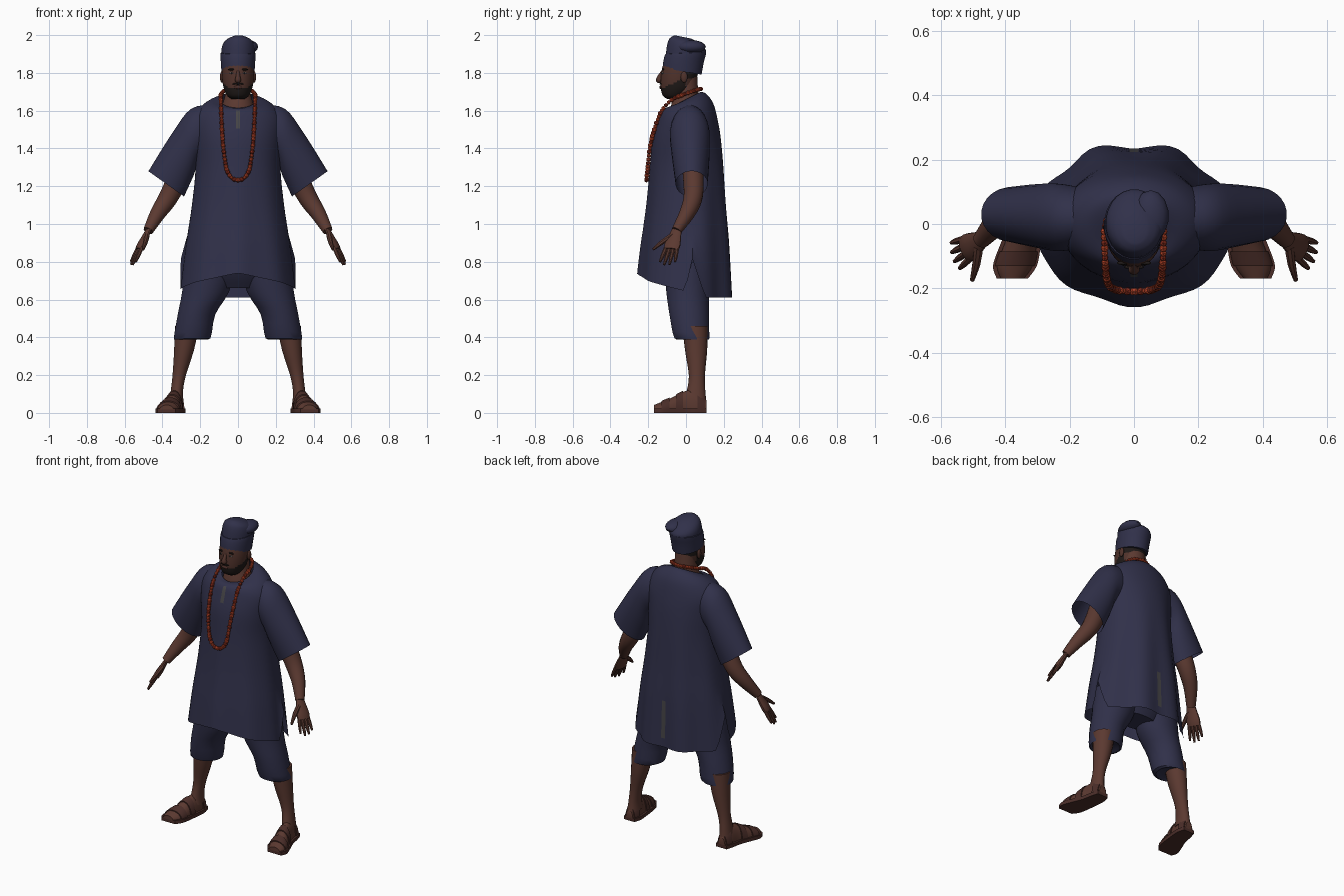
import bpy, bmesh, math, random
from mathutils import Vector

if "Cube" in bpy.data.objects:
    bpy.data.objects.remove(bpy.data.objects["Cube"])

random.seed(4)


def material(name, r, g, b):
    m = bpy.data.materials.new(name)
    m.diffuse_color = (r, g, b, 1)
    m.use_nodes = True
    m.node_tree.nodes["Principled BSDF"].inputs["Base Color"].default_value = m.diffuse_color
    return m


NAVY = material("navy cloth", 0.030, 0.030, 0.068)
SKIN = material("brown skin", 0.105, 0.041, 0.030)
FACE = material("face skin", 0.080, 0.032, 0.024)
HAIR = material("black hair", 0.014, 0.010, 0.009)
SANDAL = material("sandal leather", 0.070, 0.027, 0.022)
RED = material("red bead", 0.50, 0.060, 0.022)
DARK_RED = material("dark red bead", 0.27, 0.028, 0.013)
GREY = material("grey trim", 0.060, 0.058, 0.062)
WHITE = material("eye white", 0.30, 0.25, 0.22)


def finish(name, bm, mats, rule=None, mirror=False, angle=40):
    bmesh.ops.recalc_face_normals(bm, faces=bm.faces)
    for f in bm.faces:
        f.smooth = True
        if rule:
            f.material_index = rule(f.calc_center_median())
    me = bpy.data.meshes.new(name)
    bm.to_mesh(me)
    bm.free()
    for m in mats:
        me.materials.append(m)
    me.set_sharp_from_angle(angle=math.radians(angle))
    ob = bpy.data.objects.new(name, me)
    bpy.context.collection.objects.link(ob)
    if mirror:
        ob.modifiers.new("mirror", 'MIRROR')
    return ob


def resample(rows, k):
    """Catmull-Rom through rows of numbers, k steps per span."""
    out = []
    for i in range(len(rows) - 1):
        a, b, c, d = (rows[max(i - 1, 0)], rows[i], rows[i + 1], rows[min(i + 2, len(rows) - 1)])
        for s in range(k):
            t = s / k
            out.append([0.5 * (2 * q + (r - p) * t + (2 * p - 5 * q + 4 * r - u) * t * t
                               + (3 * q - p - 3 * r + u) * t ** 3) for p, q, r, u in zip(a, b, c, d)])
    out.append(list(rows[-1]))
    return out


def skin_rings(bm, rings, caps=(True, True)):
    vs = [[bm.verts.new(p) for p in r] for r in rings]
    n = len(vs[0])
    for a, b in zip(vs, vs[1:]):
        for j in range(n):
            bm.faces.new((a[j], a[(j + 1) % n], b[(j + 1) % n], b[j]))
    for cap, r in zip(caps, (vs[0], vs[-1])):
        if cap:
            bm.faces.new(r)


def angles(n):
    return [(j + 0.5) * 2 * math.pi / n for j in range(n)]


def stack(name, rows, mats, n=24, k=3, cx=0, caps=(True, True), **kw):
    """Horizontal ovals: rows of z, half width, y front, y back, tilt, x centre."""
    bm = bmesh.new()
    rings = []
    for z, w, yf, yb, tilt, x0 in resample(rows, k):
        ring = []
        for a in angles(n):
            y = (yf + yb) / 2 + (yb - yf) / 2 * math.sin(a)
            ring.append((x0 + w * math.cos(a), y, z + tilt * y))
        rings.append(ring)
    skin_rings(bm, rings, caps)
    return finish(name, bm, mats, **kw)


def tube(bm, rows, n=10, k=3, wide=None, flat=1.0):
    """Round limb: rows of x, y, z, radius; optional wide axis with flattening."""
    rows = resample(rows, k)
    pts = [Vector(r[:3]) for r in rows]
    rings = []
    for i, r in enumerate(rows):
        d = (pts[min(i + 1, len(pts) - 1)] - pts[max(i - 1, 0)]).normalized()
        u = Vector(wide or (0, 1, 0))
        u = (u - d * u.dot(d)).normalized()
        v = d.cross(u)
        rings.append([pts[i] + r[3] * (u * math.cos(a) + v * math.sin(a) * flat) for a in angles(n)])
    skin_rings(bm, rings)


def blob(name, c, size, mat, mirror=False):
    bm = bmesh.new()
    bmesh.ops.create_uvsphere(bm, u_segments=14, v_segments=8, radius=1)
    for v in bm.verts:
        v.co = Vector(c) + Vector([p * q for p, q in zip(v.co, size)])
    return finish(name, bm, [mat], mirror=mirror)


# Tunic body with lower back panel and a slit on each side
def hem(a):
    s = math.degrees(math.asin(math.sin(a)))
    for s0, h0, s1, h1 in ((-90, .74, 0, .645), (0, .645, 8, .82), (8, .82, 24, .61), (24, .61, 91, .61)):
        if s <= s1:
            return h0 + (h1 - h0) * (s - s0) / (s1 - s0)


tunic_rows = [(1.66, .095, -.09, .08, .5), (1.65, .15, -.115, .11, .33), (1.615, .20, -.135, .145, .15),
              (1.55, .235, -.152, .168, 0), (1.45, .232, -.178, .185, 0), (1.30, .225, -.190, .200, 0),
              (1.10, .245, -.208, .215, 0), (.90, .275, -.232, .232, 0), (.61, .308, -.252, .247, 0)]
bm = bmesh.new()
rings = []
for z, w, yf, yb, tilt in resample(tunic_rows, 4):
    ring = []
    fold = min(1, max(0, (1.5 - z) / .85))
    for a in angles(64):
        zz = z if z > .95 else .95 - (.95 - z) / .34 * (.95 - hem(a))
        g = 1 - fold * (.01 + .04 * math.sin(a)) * math.cos(8 * a)
        y = (yf + yb) / 2 + g * (yb - yf) / 2 * math.sin(a)
        ring.append((g * w * math.cos(a), y, zz + tilt * y))
    rings.append(ring)
skin_rings(bm, rings, (False, False))
finish("tunic", bm, [NAVY, GREY], rule=lambda c: int(
    abs(c.x) < .008 and ((c.y < 0 and 1.51 < c.z < 1.60) or (c.y > 0 and .70 < c.z < .92))))

# Wide sleeves: rows of upper edge x, z, lower edge x, z, half depth, y centre
bm = bmesh.new()
rings = []
for xt, zt, xb, zb, h, cy in resample([(.13, 1.635, .16, 1.37, .09, .02), (.25, 1.61, .205, 1.34, .105, .02),
                                       (.35, 1.48, .235, 1.255, .10, .025),
                                       (.475, 1.28, .285, 1.145, .085, .03)], 4):
    rings.append([((xt + xb) / 2 + (xt - xb) / 2 * math.cos(a), cy + h * math.sin(a),
                   (zt + zb) / 2 + (zt - zb) / 2 * math.cos(a)) for a in angles(24)])
skin_rings(bm, rings, (True, False))
finish("sleeves", bm, [NAVY], mirror=True)

# Shorts
stack("shorts_hips", [(.95, .23, -.16, .16, 0, 0), (.78, .24, -.14, .15, 0, 0), (.66, .14, -.06, .10, 0, 0)], [NAVY])
stack("shorts_legs", [(.80, .14, -.12, .14, 0, .14), (.64, .125, -.105, .125, 0, .172),
                      (.52, .100, -.088, .122, 0, .220), (.395, .098, -.062, .124, 0, .243),
                      (.40, .070, -.020, .115, 0, .262)], [NAVY], mirror=True)

# Lower legs
stack("lower_legs", [(.46, .065, -.02, .115, 0, .270), (.33, .053, -.005, .112, 0, .286),
                     (.20, .036, .015, .100, 0, .311), (.12, .033, .005, .102, 0, .323),
                     (.06, .038, -.01, .108, 0, .326)], [SKIN], mirror=True, n=18)

# Feet and sandals: rows of y, x centre, half width, height
foot = resample([(.108, .327, .025, .05), (.06, .328, .038, .10), (0, .336, .042, .10), (-.07, .354, .052, .066),
                 (-.13, .370, .056, .040), (-.17, .378, .036, .024)], 4)


def foot_rings(lo, hi, grow):
    return [[(x + (w + grow) * math.cos(a), y, .018 + max(0, (h + grow) * math.sin(a))) for a in angles(20)]
            for y, x, w, h in foot if lo <= y <= hi]


bm = bmesh.new()
skin_rings(bm, foot_rings(-1, 1, 0))
finish("feet", bm, [SKIN], mirror=True)
bm = bmesh.new()
for lo, hi in ((-.135, -.082), (-.055, -.015), (.055, .10)):
    skin_rings(bm, foot_rings(lo, hi, .006))
finish("sandal_straps", bm, [SANDAL], mirror=True)
bm = bmesh.new()
side = [(x + w + .012, y - .006) for y, x, w, h in foot]
side += [(x - w - .012, y - .006) for y, x, w, h in reversed(foot)]
skin_rings(bm, [[(x, y + .006, z) for x, y in side] for z in (0, .022)])
finish("sandal_soles", bm, [SANDAL], mirror=True)

# Arms and hands
bm = bmesh.new()
tube(bm, [(.26, .03, 1.40, .06), (.33, .04, 1.22, .055), (.375, .035, 1.13, .050), (.425, .005, 1.055, .041),
          (.475, -.05, .965, .027)], n=14)
wrist, along, across = Vector((.475, -.05, .965)), Vector((.42, -.25, -.87)), Vector((-.35, -.9, .1))
palm = [(*(wrist + along * t), r) for t, r in ((-.01, .026), (.04, .036), (.085, .044), (.115, .040))]
tube(bm, palm, n=12, wide=across, flat=.45)
for i, length in enumerate((.085, .105, .11, .095)):
    s = (i - 1.5) * .021
    base = wrist + along * .10 + across * s
    d = along + across * s * 4
    tube(bm, [(*base, .011), (*(base + d * length * .6), .0105), (*(base + d * length), .006)], n=8, k=2)
thumb = wrist + along * .03 + across * .015
tube(bm, [(*thumb, .015), (.490, -.125, .905, .013), (.503, -.175, .865, .007)], n=8, k=2, wide=(1, 0, 0))
finish("arms", bm, [SKIN], mirror=True)

# Neck and head with beard and short hair
stack("neck", [(1.56, .10, -.092, .075, 0, 0), (1.635, .082, -.078, .075, 0, 0), (1.69, .068, -.062, .066, 0, 0),
               (1.78, .066, -.06, .06, 0, 0)], [SKIN])


def face_rule(c):
    beard = c.y < 0 and c.z < 1.722 + .6 * max(0, c.y + .11)
    return int(beard or (c.y > -.01 and c.z > 1.765))


stack("head", [(1.662, .035, -.10, -.03, 0, 0), (1.68, .058, -.123, .0, 0, 0), (1.72, .076, -.134, .042, 0, 0),
               (1.77, .084, -.134, .057, 0, 0), (1.82, .085, -.128, .068, 0, 0), (1.88, .08, -.11, .07, 0, 0)],
      [FACE, HAIR], n=36, k=5, rule=face_rule)
blob("ears", (.086, -.01, 1.778), (.010, .018, .030), FACE, True)
blob("lips", (0, -.134, 1.724), (.024, .007, .009), SANDAL)
blob("moustache", (0, -.134, 1.742), (.032, .006, .005), HAIR)
blob("eyes", (.033, -.123, 1.800), (.013, .005, .005), WHITE, True)
blob("pupils", (.033, -.126, 1.800), (.005, .004, .005), HAIR, True)
blob("brows", (.034, -.121, 1.818), (.020, .006, .005), HAIR, True)
bm = bmesh.new()
tube(bm, [(0, -.122, 1.81, .008), (0, -.139, 1.78, .012), (0, -.141, 1.762, .018), (0, -.132, 1.754, .010)],
     n=10, wide=(1, 0, 0))
finish("nose", bm, [FACE])

# Soft cap: band, crown and slumped fold
stack("cap_band", [(1.805, .088, -.125, .083, -.17, 0), (1.86, .092, -.120, .095, -.05, 0),
                   (1.905, .093, -.110, .108, .05, 0), (1.90, .080, -.095, .090, .05, 0)], [NAVY])
stack("cap_crown", [(1.86, .086, -.11, .09, 0, 0), (1.925, .090, -.103, .108, -.1, .002),
                    (1.965, .075, -.088, .080, -.2, .004), (1.987, .035, -.06, .03, -.2, .004)], [NAVY])
blob("cap_fold", (.052, .025, 1.938), (.056, .080, .036), NAVY)

# Long bead necklace
half = resample([(0, .080, 1.715), (.06, .058, 1.71), (.088, 0, 1.69), (.091, -.07, 1.66), (.089, -.128, 1.6),
                 (.085, -.168, 1.5), (.077, -.192, 1.4), (.060, -.203, 1.29), (.032, -.208, 1.243),
                 (0, -.210, 1.232)], 12)
beads = [Vector(half[0])]
for p in map(Vector, half):
    if (p - beads[-1]).length >= .015:
        beads.append(p)
for name, mat, pick in (("necklace_beads", RED, (0, 1)), ("necklace_dark_beads", DARK_RED, (2,))):
    bm = bmesh.new()
    for i, p in enumerate(beads):
        if i % 3 in pick:
            made = bmesh.ops.create_icosphere(bm, subdivisions=1, radius=random.uniform(.011, .0145))
            bmesh.ops.translate(bm, verts=made["verts"], vec=p)
    finish(name, bm, [mat], mirror=True, angle=20)
